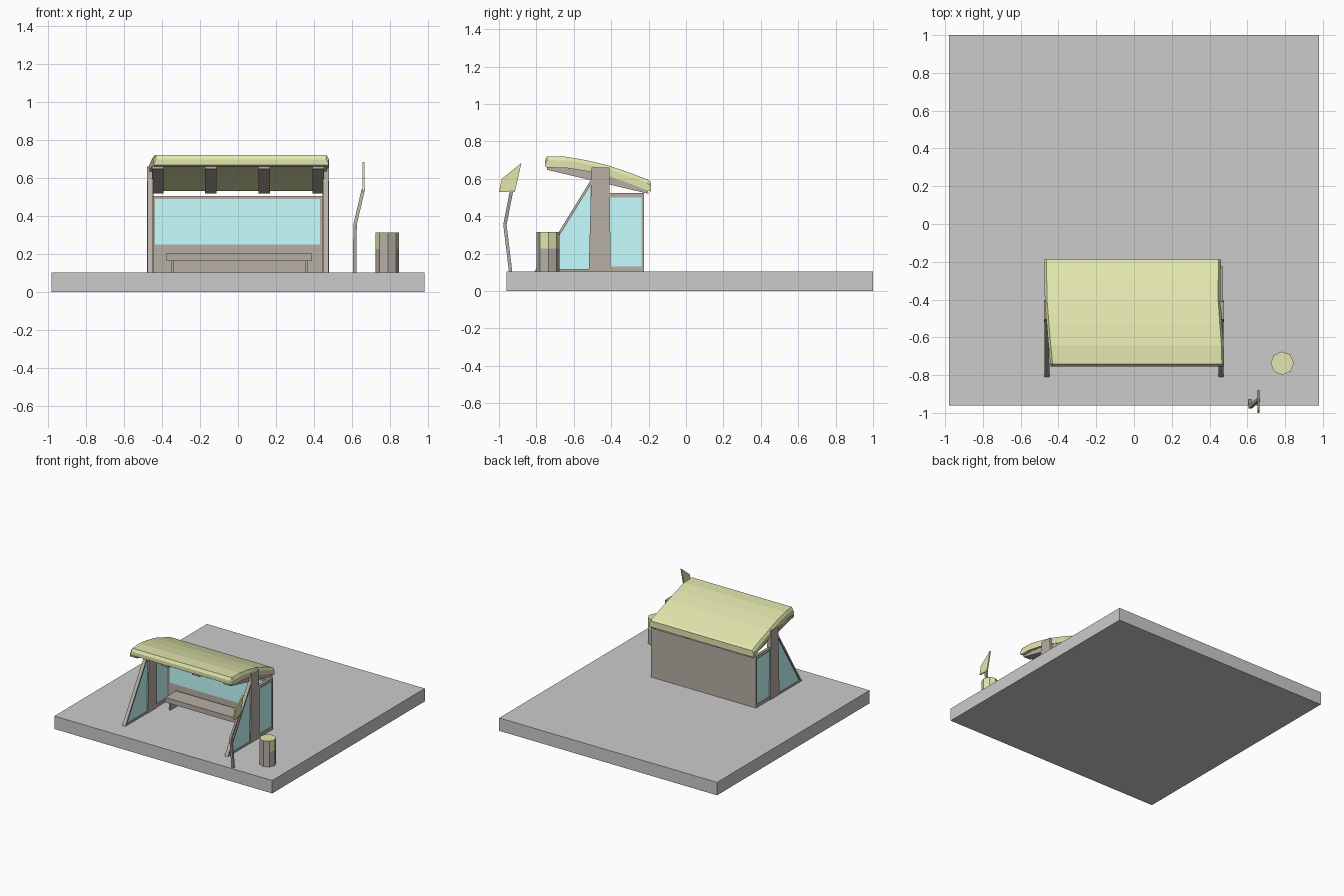
import bpy, bmesh, math

if "Cube" in bpy.data.objects:
    bpy.data.objects.remove(bpy.data.objects["Cube"])


def material(name, rgb):
    m = bpy.data.materials.new(name)
    m.diffuse_color = (*rgb, 1)
    m.use_nodes = True
    m.node_tree.nodes["Principled BSDF"].inputs["Base Color"].default_value = m.diffuse_color
    return m


OLIVE = material("olive", (0.76, 0.80, 0.42))
BROWN = material("brown", (0.47, 0.43, 0.38))
GLASS = material("glass", (0.57, 1.0, 1.0))


def finish(name, bm, mats):
    bmesh.ops.recalc_face_normals(bm, faces=bm.faces)
    me = bpy.data.meshes.new(name)
    bm.to_mesh(me)
    bm.free()
    ob = bpy.data.objects.new(name, me)
    bpy.context.collection.objects.link(ob)
    for m in mats:
        me.materials.append(m)
    return ob


def loft(name, rings, mats):
    """Join equal-length rings of points into a closed solid."""
    bm = bmesh.new()
    vs = [[bm.verts.new(p) for p in r] for r in rings]
    n = len(vs[0])
    for a, b in zip(vs, vs[1:]):
        for i in range(n):
            j = (i + 1) % n
            bm.faces.new((a[i], a[j], b[j], b[i]))
    bm.faces.new(vs[0])
    bm.faces.new(vs[-1])
    return finish(name, bm, mats)


def prism(name, x0, x1, yz, mat):
    """Extrude a side (y, z) outline from x0 to x1."""
    return loft(name, [[(x, y, z) for y, z in yz] for x in (x0, x1)], [mat])


def box(name, x0, x1, y0, y1, z0, z1, mat=None):
    ob = prism(name, x0, x1, [(y0, z0), (y1, z0), (y1, z1), (y0, z1)], mat)
    if mat is None:
        ob.data.materials.clear()
    return ob


G = 0.105  # top of the slab

# Ground slab
box("ground_slab", -0.98, 0.98, -0.96, 1.0, 0, G)

# Back wall with a glass pane on its front
box("back_wall", -0.465, 0.465, -0.245, -0.225, G, 0.505, BROWN)
box("back_glass", -0.435, 0.43, -0.25, -0.244, 0.25, 0.49, GLASS)

# Bench
box("bench_seat", -0.375, 0.385, -0.40, -0.26, 0.165, 0.205, BROWN)
for side, x in (("left", -0.345), ("right", 0.36)):
    box(side + "_bench_leg", x - 0.008, x + 0.008, -0.385, -0.275, G, 0.166, BROWN)

# Side walls, mirrored left and right
for side, s in (("left", -1), ("right", 1)):
    def part(name, a, b, yz, mat=BROWN):
        prism(f"{side}_{name}", s * a, s * b, yz, mat)

    def rect(name, a, b, y0, y1, z0, z1, mat=BROWN):
        part(name, a, b, [(y0, z0), (y1, z0), (y1, z1), (y0, z1)], mat)

    # main post
    part("post", 0.445, 0.477,
         [(-0.52, G), (-0.402, G), (-0.41, 0.66), (-0.505, 0.66)])
    # rear glazed panel
    rect("rear_sill", 0.45, 0.472, -0.41, -0.228, G, 0.13)
    rect("rear_head", 0.45, 0.472, -0.41, -0.228, 0.50, 0.525)
    rect("rear_upright", 0.45, 0.472, -0.238, -0.225, G, 0.525)
    rect("rear_glass", 0.457, 0.466, -0.41, -0.237, 0.13, 0.50, GLASS)
    # front triangular wing
    part("wing_brace", 0.447, 0.475,
         [(-0.81, G), (-0.795, G), (-0.507, 0.572), (-0.507, 0.597)])
    rect("wing_sill", 0.447, 0.475, -0.80, -0.51, G, 0.117)
    part("wing_glass", 0.457, 0.466,
         [(-0.79, 0.115), (-0.51, 0.115), (-0.51, 0.575)], GLASS)

# Curved roof: y, left x, right x, top z, underside z
stations = [(-0.755, -0.442, 0.475, 0.698, 0.668),
            (-0.742, -0.443, 0.477, 0.720, 0.660),
            (-0.640, -0.453, 0.475, 0.718, 0.658),
            (-0.530, -0.462, 0.466, 0.699, 0.641),
            (-0.410, -0.472, 0.458, 0.670, 0.613),
            (-0.300, -0.474, 0.458, 0.632, 0.575),
            (-0.205, -0.476, 0.460, 0.596, 0.538),
            (-0.188, -0.476, 0.460, 0.583, 0.532)]
loft("roof", [[(l, y, b), (l, y, t - 0.02), (l + 0.012, y, t),
               (r - 0.012, y, t), (r, y, t - 0.02), (r, y, b)]
              for y, l, r, t, b in stations], [OLIVE])

# Roof beams: curved top edge under the roof, straight bottom edge
beam = [(y, b + 0.004) for y, _, _, _, b in stations[1:-1]]
beam += [(-0.20, 0.520), (-0.742, 0.648)]
for i, x in enumerate((-0.422, -0.143, 0.138, 0.422)):
    prism(f"roof_beam_{i + 1}", x - 0.031, x + 0.031, beam, BROWN)

# Bent sign post and its tilted plate
path = [(0.613, -0.938, G), (0.615, -0.968, 0.355), (0.658, -0.932, 0.54)]
w = 0.009
loft("sign_post", [[(x - w, y - w, z), (x + w, y - w, z),
                    (x + w, y + w, z), (x - w, y + w, z)] for x, y, z in path],
     [BROWN])
prism("sign_plate", 0.655, 0.665,
      [(-1.0, 0.53), (-0.915, 0.53), (-0.88, 0.685), (-0.985, 0.60)], OLIVE)


# Litter bin: octagonal base with an olive top and a brown front panel
def octagon(z, r):
    return [(0.785 + r * math.cos(a), -0.737 + r * math.sin(a), z)
            for a in (math.radians(2 + 45 * k) for k in range(8))]


loft("bin_base", [octagon(G, 0.062), octagon(0.228, 0.062)], [BROWN])
top = loft("bin_top", [octagon(0.228, 0.062), octagon(0.315, 0.062)],
           [OLIVE, BROWN])
for f in top.data.polygons:
    if f.normal.y < -0.85 and f.normal.x < 0.5:
        f.material_index = 1
for f in top.data.polygons:
    if abs(f.normal.z) < 0.5 and f.normal.y < -0.8:
        f.material_index = 1
